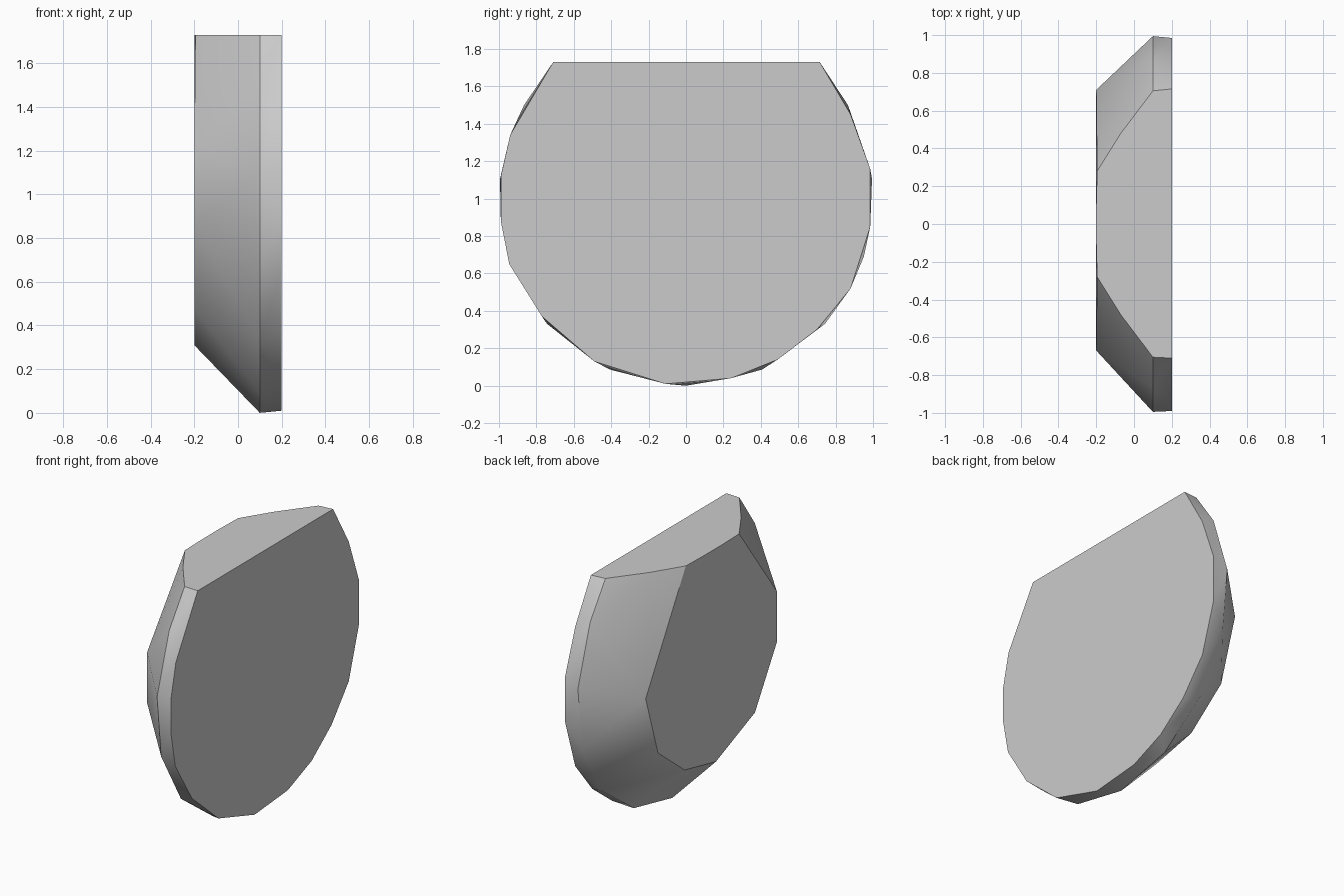
import bpy
import bmesh
import math

# Remove the default object
default_object = bpy.data.objects.get("Cube")
if default_object:
    bpy.data.objects.remove(default_object, do_unlink=True)

TOP = 1.73

# Plain grey material
grey = bpy.data.materials.new("plain_grey")
grey.use_nodes = True
colour = (0.6, 0.6, 0.6, 1)
grey.diffuse_color = colour
grey.node_tree.nodes["Principled BSDF"].inputs["Base Color"].default_value = colour


def ring(x, outline):
    """Place a (y, z) outline at the given x position."""
    return [(x, y, z) for y, z in outline]


# Broad flat face
broad_outline = [
    (0.715, TOP), (0.88, 1.45), (0.985, 1.16), (0.985, 0.85),
    (0.88, 0.52), (0.7, 0.3), (0.49, 0.14), (0.24, 0.04),
    (-0.11, 0.01), (-0.49, 0.13), (-0.77, 0.37), (-0.945, 0.65),
    (-0.99, 0.88), (-0.99, 1.12), (-0.94, 1.34), (-0.71, TOP),
]

# Widest rim: a regular outline with its top cut off
rim_outline = [(0.705, TOP), (-0.705, TOP)]
for step in range(-5, 6):
    angle = math.radians(24 * step)
    rim_outline.append((math.sin(angle), 1 - math.cos(angle)))

# Narrow flat face, reached by the sloping bevel
narrow_outline = [
    (0.71, 1.01), (0.58, 0.6), (0.3, 0.38), (-0.03, 0.31), (-0.44, 0.48),
    (-0.67, 0.86), (-0.67, 1.2), (-0.1, TOP), (0.1, TOP),
]

points = ring(0.2, broad_outline) + ring(0.1, rim_outline) + ring(-0.2, narrow_outline)

# Curved corners where the flat top cuts through the bevel
for side in (-1, 1):
    points += [(-0.07, side * 0.48, TOP), (-0.195, side * 0.28, TOP)]

# Wrap the outlines in one convex solid
bm = bmesh.new()
for point in points:
    bm.verts.new(point)
result = bmesh.ops.convex_hull(bm, input=bm.verts[:])
loose = {item for item in result["geom_interior"] + result["geom_unused"]
         if isinstance(item, bmesh.types.BMVert) and item.is_valid}
bmesh.ops.delete(bm, geom=list(loose), context="VERTS")
bmesh.ops.dissolve_limit(bm, angle_limit=math.radians(0.5),
                         verts=bm.verts[:], edges=bm.edges[:])
bmesh.ops.recalc_face_normals(bm, faces=bm.faces[:])

mesh = bpy.data.meshes.new("bevelled_disc")
bm.to_mesh(mesh)
bm.free()
mesh.materials.append(grey)

disc = bpy.data.objects.new("bevelled_disc", mesh)
bpy.context.collection.objects.link(disc)

# Smooth the rim and bevel, keeping the flat faces sharp
bpy.ops.object.select_all(action="DESELECT")
disc.select_set(True)
bpy.context.view_layer.objects.active = disc
bpy.ops.object.shade_smooth_by_angle(angle=math.radians(30))
